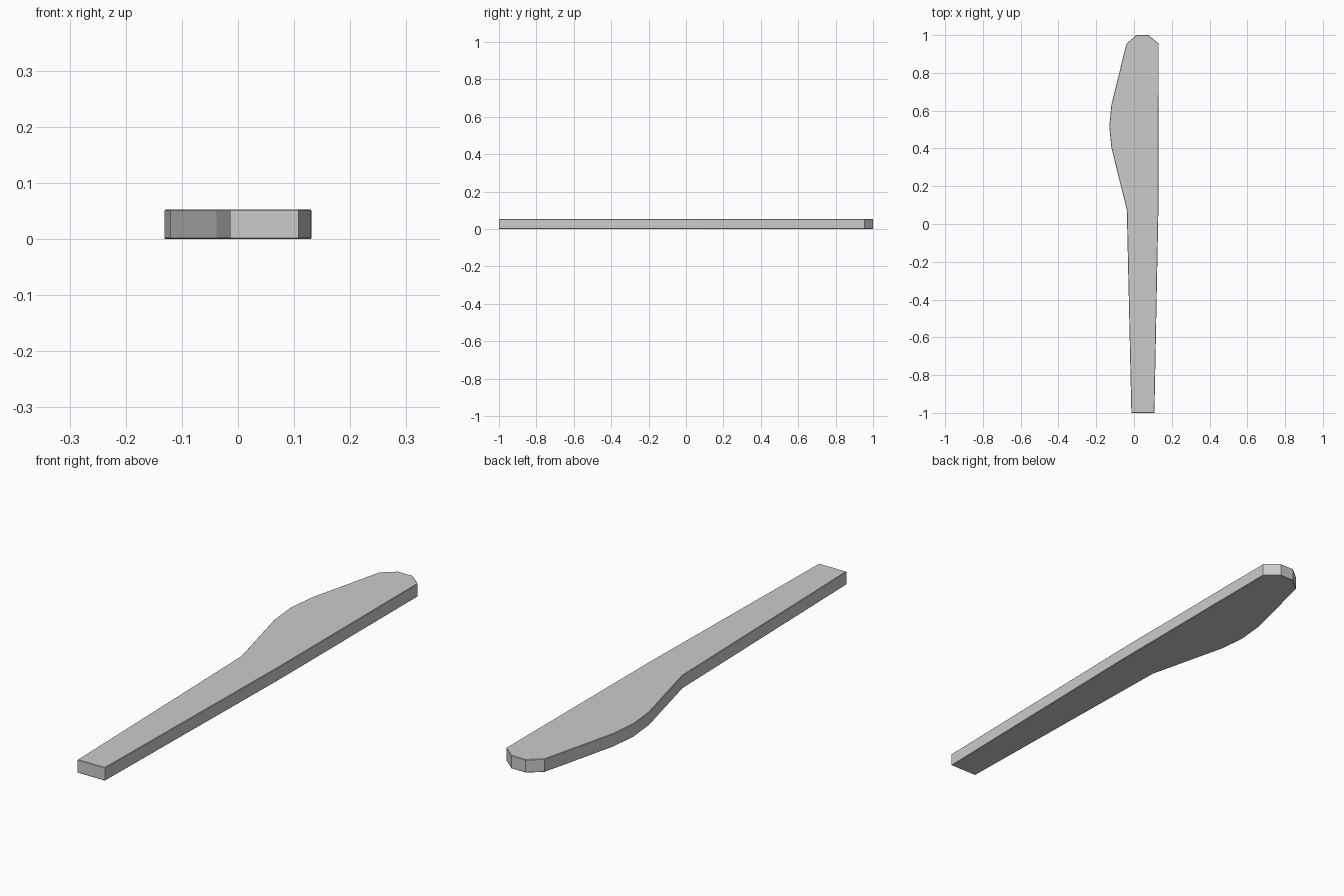
import bpy, bmesh

if "Cube" in bpy.data.objects:
    bpy.data.objects.remove(bpy.data.objects["Cube"])

HEIGHT = 0.053

# Knife outline seen from above: handle end, straight back, tip, bulged edge
outline = [(-0.014, -1), (0.108, -1), (0.129, 0.075), (0.131, 0.955),
           (0.077, 1), (0.013, 1), (-0.04, 0.955), (-0.12, 0.63),
           (-0.131, 0.515), (-0.12, 0.405), (-0.038, 0.075)]

bm = bmesh.new()
base = bm.faces.new([bm.verts.new((x, y, 0)) for x, y in outline])
ext = bmesh.ops.extrude_face_region(bm, geom=[base])
top = [v for v in ext["geom"] if isinstance(v, bmesh.types.BMVert)]
bmesh.ops.translate(bm, verts=top, vec=(0, 0, HEIGHT))

# Tiny chamfer around the upper and lower rims
rims = [e for e in bm.edges if abs(e.verts[0].co.z - e.verts[1].co.z) < 1e-6]
bmesh.ops.bevel(bm, geom=rims, offset=0.002, segments=1, affect='EDGES')
bmesh.ops.recalc_face_normals(bm, faces=bm.faces)

mesh = bpy.data.meshes.new("knife")
bm.to_mesh(mesh)
bm.free()
knife = bpy.data.objects.new("knife", mesh)
bpy.context.collection.objects.link(knife)
